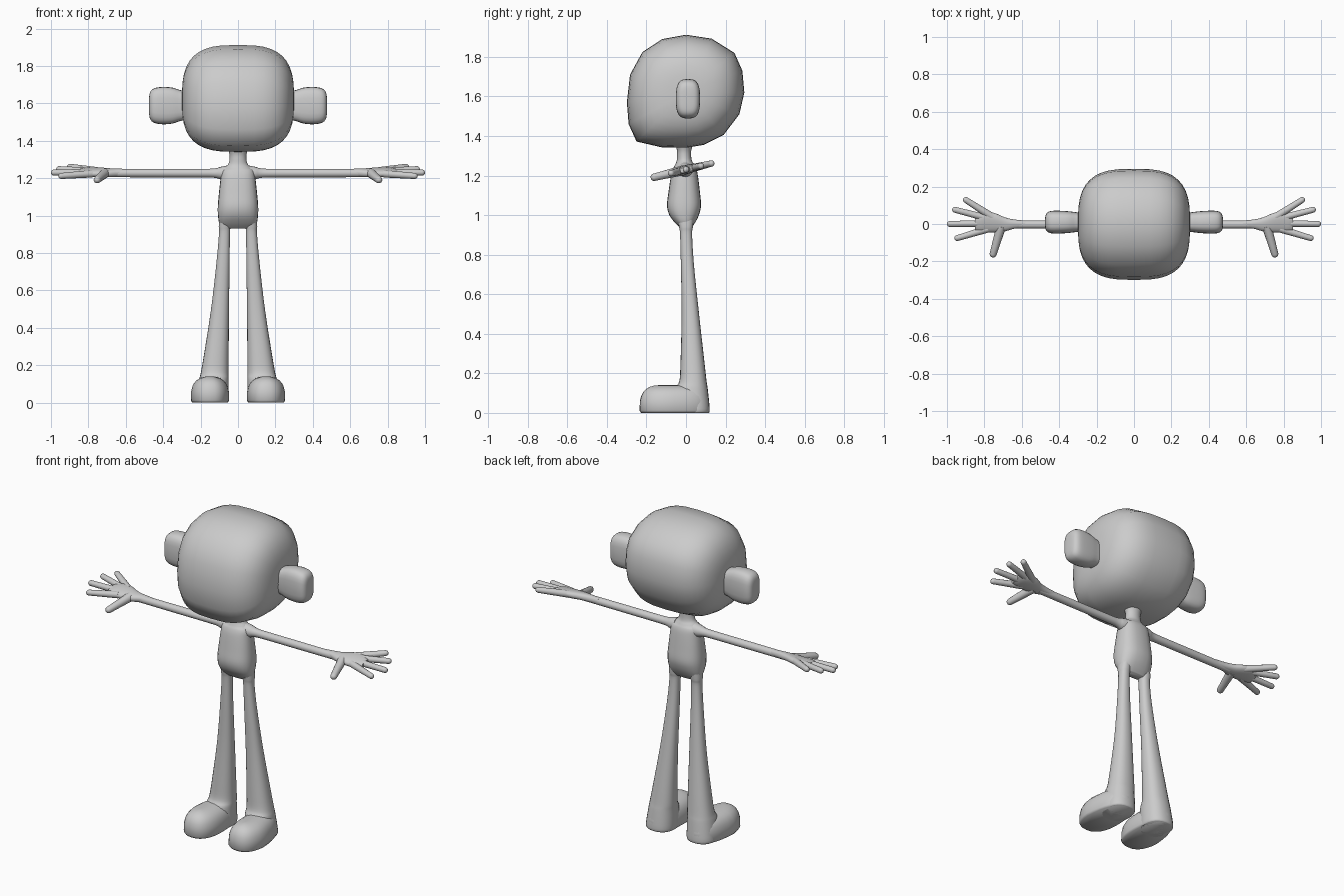
import bpy, bmesh, math
from mathutils import Vector as V

if "Cube" in bpy.data.objects:
    bpy.data.objects.remove(bpy.data.objects["Cube"])

grey = bpy.data.materials.new("plain grey")
grey.diffuse_color = (0.6, 0.6, 0.6, 1)
grey.use_nodes = True
grey.node_tree.nodes["Principled BSDF"].inputs["Base Color"].default_value = grey.diffuse_color
X, Y, Z = V((1, 0, 0)), V((0, 1, 0)), V((0, 0, 1))


def skin(name, rings, mirror=False, angle=60):
    """Bridge a list of equal-length vertex rings and cap both ends."""
    bm = bmesh.new()
    loops = [[bm.verts.new(p) for p in r] for r in rings]
    n = len(loops[0])
    for a, b in zip(loops, loops[1:]):
        for i in range(n):
            bm.faces.new((a[i], a[(i + 1) % n], b[(i + 1) % n], b[i]))
    bm.faces.new(loops[0][::-1])
    bm.faces.new(loops[-1])
    bmesh.ops.recalc_face_normals(bm, faces=bm.faces)
    me = bpy.data.meshes.new(name)
    bm.to_mesh(me)
    bm.free()
    me.materials.append(grey)
    ob = bpy.data.objects.new(name, me)
    bpy.context.collection.objects.link(ob)
    bpy.ops.object.select_all(action='DESELECT')
    ob.select_set(True)
    bpy.context.view_layer.objects.active = ob
    bpy.ops.object.shade_smooth_by_angle(angle=math.radians(angle))
    if mirror:
        m = ob.modifiers.new("mirror", 'MIRROR')
        m.use_mirror_merge = False
    return ob


def spow(v, p):
    return math.copysign(abs(v) ** p, v)


def ring(c, a, b, ra, rb, e=2.0, n=24):
    """Superellipse ring around c in the plane of a and b."""
    c = V(c)
    return [c + a * ra * spow(math.cos(t), 2 / e) + b * rb * spow(math.sin(t), 2 / e)
            for t in (2 * math.pi * i / n for i in range(n))]


def smooth(rows, k=4):
    """Catmull-Rom resampling of numeric rows."""
    out = []
    for i in range(len(rows) - 1):
        p = [rows[max(0, min(len(rows) - 1, i + j))] for j in (-1, 0, 1, 2)]
        for s in range(k):
            t = s / k
            out.append([0.5 * (2 * b + (c - a) * t + (2 * a - 5 * b + 4 * c - d) * t * t
                               + (3 * b - a - 3 * c + d) * t ** 3) for a, b, c, d in zip(*p)])
    return out + [list(rows[-1])]


# head: side profile (y, z) lofted across x with a squarish falloff
profile = [(-.12, 1.342), (-.25, 1.372), (-.29, 1.46), (-.299, 1.57), (-.283, 1.71),
           (-.22, 1.825), (-.12, 1.89), (0, 1.912), (.13, 1.892), (.245, 1.82),
           (.285, 1.73), (.295, 1.62), (.27, 1.51), (.19, 1.405), (.09, 1.355), (0, 1.34)]
mid = V((0, 0, 1.62))
rings = []
for i in range(21):
    t = math.radians(-89 + 178 * i / 20)
    x, s = 0.3 * spow(math.sin(t), 2 / 3), math.cos(t) ** (2 / 3)
    rings.append([V((x, 0, 0)) + mid + (V((0, y, z)) - mid) * s for y, z in profile])
skin("head", rings)

# ears: x, half depth, half height
ear = [(.27, .05, .075), (.31, .053, .083), (.35, .058, .096), (.40, .061, .1), (.44, .06, .095),
       (.462, .052, .083), (.473, .036, .062), (.476, .012, .025)]
skin("ear", [ring((x, .01, 1.588), Y, Z, a, b, 3) for x, a, b in smooth(ear, 3)], True)

# torso and neck: z, half width, front y, back y
body = [(.932, .08, -.025, .025), (.96, .1, -.055, .045), (1.0, .107, -.084, .065),
        (1.05, .108, -.096, .076), (1.12, .102, -.088, .07), (1.2, .093, -.076, .06),
        (1.235, .088, -.066, .052), (1.257, .07, -.054, .04), (1.275, .052, -.047, .03),
        (1.3, .045, -.045, .026), (1.33, .046, -.046, .027), (1.37, .06, -.06, .04)]
skin("torso", [ring((0, (f + b) / 2, z), X, Y, w, (b - f) / 2, 2.5 if z < 1.25 else 2)
               for z, w, f, b in smooth(body)])

# legs: z, inner x, outer x, front y, back y
leg = [(.99, .035, .1, -.045, .04), (.94, .04, .103, -.035, .035), (.9, .043, .102, -.03, .031),
       (.75, .045, .115, -.026, .04), (.5, .048, .144, -.022, .066), (.25, .05, .183, -.028, .094),
       (.16, .05, .199, -.034, .104), (.12, .05, .208, -.055, .11), (.02, .05, .222, -.06, .12), (0, .055, .217, -.06, .115)]
skin("leg", [ring(((a + b) / 2, (f + k) / 2, z), X, Y, (b - a) / 2, (k - f) / 2, 2.3)
             for z, a, b, f, k in smooth(leg)], True)

# feet: z, inset from the sole outline; wider at the toes than the heel
foot = []
for z, d in [(0, .008), (.012, 0), (.06, .002), (.085, .008), (.105, .018), (.12, .032),
             (.132, .052), (.139, .078), (.14, .098)]:
    r = ring((0, -.058, z), X, Y, .104 - d, .177 - d, 2.5, 32)
    for p in r:
        back = max(0, min(1, (p.y + .1) / .22))
        p.x = .15 - .012 * back + p.x * (1 - .16 * back)
    foot.append(r)
skin("foot", foot, True)

# arms with a flared shoulder: x, radius
arm = [(.06, .04), (.095, .033), (.12, .026), (.17, .023), (.4, .0225), (.6, .022), (.68, .022)]
skin("arm", [ring((x, -.003, 1.227), Y, Z, r, r, n=16) for x, r in smooth(arm)], True)

# palms, tilted so the thumb side hangs lower: x, front y, back y, half thickness
slope = 0.24
tilt = V((0, 1, slope)).normalized()
up = V((0, -slope, 1)).normalized()


def on_hand(x, y):
    return V((x, y, 1.23 + slope * y))


palm = [(.58, -.02, .018, .018), (.64, -.025, .024, .021), (.69, -.04, .036, .022),
        (.74, -.046, .058, .023), (.79, -.047, .068, .022), (.825, -.045, .055, .02),
        (.85, -.035, .04, .014)]
skin("palm", [ring(on_hand(x, (a + b) / 2), tilt, up, (b - a) / 2, h, 2.3)
              for x, a, b, h in smooth(palm, 3)], True)


# fingers: rounded tubes from the base to the tip
def finger(name, start, end, r0, r1):
    p, q = on_hand(*start), on_hand(*end)
    d = (q - p).normalized()
    a = d.cross(up).normalized()
    b = a.cross(d)
    q = q - d * r1
    rings = [ring(p.lerp(q, t), a, b, r0 + (r1 - r0) * t, r0 + (r1 - r0) * t, n=14)
             for t in (0, .35, .7, 1)]
    for k in range(1, 5):
        t = math.radians(k * 21)
        rings.append(ring(q + d * r1 * math.sin(t), a, b, r1 * math.cos(t), r1 * math.cos(t), n=14))
    skin(name, rings, True)


finger("thumb", (.71, -.012), (.758, -.178), .026, .019)
finger("index_finger", (.78, -.026), (.96, -.08), .02, .016)
finger("middle_finger", (.78, .003), (1.0, 0), .019, .016)
finger("ring_finger", (.78, .03), (.972, .08), .019, .016)
finger("little_finger", (.755, .036), (.912, .137), .021, .016)
